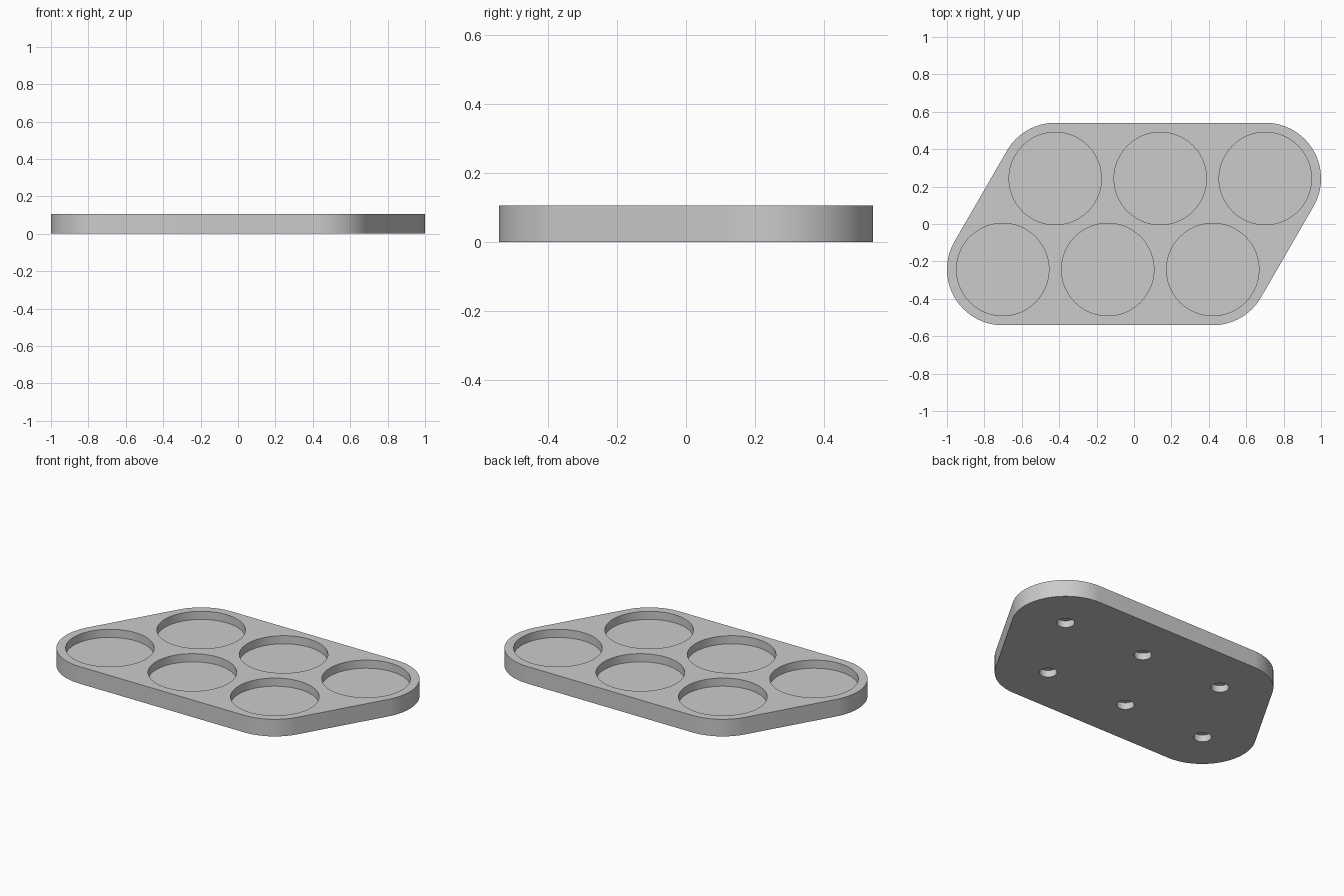
import bpy
import bmesh
import math
from mathutils import Matrix, Vector

cube = bpy.data.objects.get("Cube")
if cube:
    bpy.data.objects.remove(cube, do_unlink=True)

PITCH = 0.5615                          # spacing of neighbouring pockets
ROW = PITCH * math.sqrt(3) / 4          # half the distance between rows
CORNER_R, POCKET_R, HOLE_R = 0.298, 0.247, 0.05
HEIGHT, POCKET_FLOOR, HOLE_DEPTH = 0.105, 0.055, 0.042

# Hexagonally packed pocket centres, second row shifted by half a pitch
centres = [((i + side * 0.25) * PITCH, side * ROW)
           for side in (-1, 1) for i in (-1, 0, 1)]


def make_object(name, bm):
    bmesh.ops.recalc_face_normals(bm, faces=bm.faces)
    mesh = bpy.data.meshes.new(name)
    bm.to_mesh(mesh)
    bm.free()
    obj = bpy.data.objects.new(name, mesh)
    bpy.context.collection.objects.link(obj)
    return obj


def add_cylinder(bm, x, y, z0, z1, radius, segments):
    bmesh.ops.create_cone(
        bm, cap_ends=True, segments=segments, radius1=radius, radius2=radius,
        depth=z1 - z0, matrix=Matrix.Translation((x, y, (z0 + z1) / 2)))


# Tray body: rounded parallelogram around the four corner pockets
corners = [(centres[0], 210, 270), (centres[2], 270, 330),
           (centres[5], -30, 90), (centres[3], 90, 150)]
corners[0] = (centres[0], 150, 270)
bm = bmesh.new()
outline = []
for (cx, cy), start, end in corners:
    steps = (end - start) // 4
    for k in range(steps + 1):
        a = math.radians(start + (end - start) * k / steps)
        outline.append(bm.verts.new(Vector((cx + CORNER_R * math.cos(a),
                                            cy + CORNER_R * math.sin(a), 0))))
base = bm.faces.new(outline)
top = bmesh.ops.extrude_face_region(bm, geom=[base], use_keep_orig=True)
bmesh.ops.translate(bm, vec=(0, 0, HEIGHT),
                    verts=[v for v in top["geom"] if isinstance(v, bmesh.types.BMVert)])
tray = make_object("tray", bm)

# Cutters: wide pockets from above, small blind holes from below
bm = bmesh.new()
for x, y in centres:
    add_cylinder(bm, x, y, POCKET_FLOOR, HEIGHT + 0.1, POCKET_R, 96)
    add_cylinder(bm, x, y, -0.1, HOLE_DEPTH, HOLE_R, 40)
cutter = make_object("pocket_cutter", bm)
cutter.hide_render = True

cut = tray.modifiers.new("pockets", 'BOOLEAN')
cut.operation = 'DIFFERENCE'
cut.solver = 'EXACT'
cut.object = cutter
bpy.ops.object.select_all(action='DESELECT')
tray.select_set(True)
bpy.context.view_layer.objects.active = tray
bpy.ops.object.modifier_apply(modifier=cut.name)
bpy.data.objects.remove(cutter, do_unlink=True)

# Plain grey plastic
grey = bpy.data.materials.new("light_grey")
grey.use_nodes = True
colour = (0.6, 0.6, 0.6, 1)
grey.diffuse_color = colour
grey.node_tree.nodes["Principled BSDF"].inputs["Base Color"].default_value = colour
tray.data.materials.clear()
tray.data.materials.append(grey)

bpy.ops.object.shade_smooth_by_angle(angle=math.radians(30))
